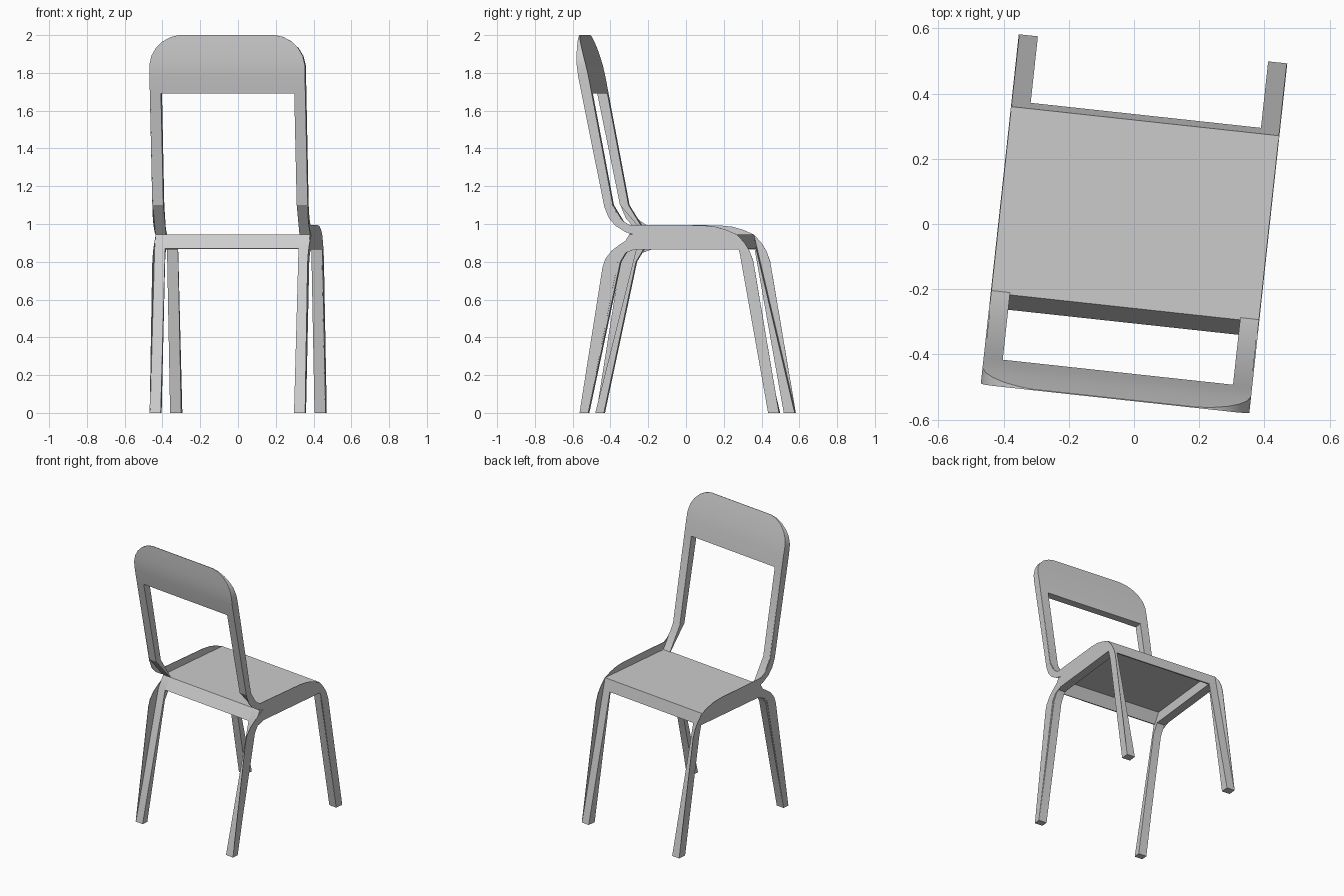
import bpy
import bmesh
import math
from mathutils import Matrix

if "Cube" in bpy.data.objects:
    bpy.data.objects.remove(bpy.data.objects["Cube"], do_unlink=True)

TURN = Matrix.Rotation(math.radians(-6.2), 4, "Z")
OUTER, PLATE, INNER = 0.414, 0.411, 0.355   # half widths across the side frames

grey = bpy.data.materials.new("plain grey")
grey.use_nodes = True
grey.diffuse_color = (0.6, 0.6, 0.6, 1)
grey.node_tree.nodes["Principled BSDF"].inputs["Base Color"].default_value = (0.6, 0.6, 0.6, 1)


def loft(name, rings):
    """Skin a list of equal rings of points and cap both ends."""
    bm = bmesh.new()
    loops = [[bm.verts.new(p) for p in ring] for ring in rings]
    for a, b in zip(loops, loops[1:]):
        for i in range(len(a)):
            j = (i + 1) % len(a)
            bm.faces.new((a[i], a[j], b[j], b[i]))
    bm.faces.new(loops[0])
    bm.faces.new(loops[-1])
    bmesh.ops.recalc_face_normals(bm, faces=bm.faces)
    bm.transform(TURN)
    mesh = bpy.data.meshes.new(name)
    bm.to_mesh(mesh)
    bm.free()
    mesh.materials.append(grey)
    obj = bpy.data.objects.new(name, mesh)
    bpy.context.collection.objects.link(obj)
    bpy.ops.object.select_all(action="DESELECT")
    obj.select_set(True)
    bpy.context.view_layer.objects.active = obj
    bpy.ops.object.shade_smooth_by_angle(angle=math.radians(25))
    return obj


def extrude(name, profile, x0, x1):
    """Extrude a side profile of (y, z) points across the width."""
    return loft(name, [[(x, y, z) for y, z in profile] for x in (x0, x1)])


# Straight-edged core of each side: post, rail and two legs
core_post = [(-0.257, 0.945), (-0.39, 1.1), (-0.511, 1.69), (-0.457, 1.69), (-0.345, 1.1), (-0.25, 0.945)]
core_front_leg = [(0.317, 0.945), (0.54, 0), (0.482, 0), (0.327, 0.866)]
core_back_leg = [(-0.265, 0.866), (-0.305, 0.8), (-0.476, 0), (-0.522, 0), (-0.303, 0.87)]
core = core_post + core_front_leg + core_back_leg

# Thin curved cheek on the outside, rising above the seat
cheek_post = [(-0.226, 0.942), (-0.275, 0.956), (-0.33, 0.99), (-0.365, 1.03), (-0.39, 1.09), (-0.511, 1.69),
              (-0.457, 1.69), (-0.347, 1.1), (-0.32, 1.05), (-0.29, 1.016)]
cheek_rail = [(-0.257, 0.996), (0.13, 0.993), (0.2, 0.986), (0.26, 0.969), (0.317, 0.944)]
cheek_front_leg = [(0.357, 0.9), (0.385, 0.855), (0.404, 0.8), (0.54, 0),
                   (0.482, 0), (0.343, 0.8), (0.325, 0.866)]
cheek_back_leg = [(-0.225, 0.866), (-0.285, 0.845), (-0.317, 0.805), (-0.476, 0),
                  (-0.522, 0), (-0.4, 0.77), (-0.385, 0.815), (-0.35, 0.86), (-0.305, 0.893)]
cheek = cheek_post + cheek_rail + cheek_front_leg + cheek_back_leg

for side, label in ((1, "left"), (-1, "right")):
    extrude(label + "_side_frame", core, side * INNER, side * PLATE)
    extrude(label + "_side_cheek", cheek, side * PLATE, side * OUTER)

# Flat seat with sloping aprons at front and rear, hollow underneath
seat = [(-0.257, 0.945), (0.317, 0.945), (0.335, 0.867), (0.325, 0.867), (0.308, 0.935),
        (-0.248, 0.935), (-0.292, 0.867), (-0.303, 0.87)]
extrude("seat", seat, -INNER, INNER)

# Backrest: rows of (height, half width, rear, front), thinning to the top
rows = [(1.69, OUTER, -0.511, -0.457), (1.78, OUTER, -0.529, -0.474),
        (1.84, OUTER, -0.537, -0.488), (1.89, 0.403, -0.539, -0.502),
        (1.93, 0.38, -0.54, -0.514), (1.965, 0.345, -0.54, -0.525),
        (1.99, 0.3, -0.54, -0.533), (2.0, 0.255, -0.54, -0.537)]
loft("backrest", [[(-w, r, z), (w, r, z), (w, f, z), (-w, f, z)] for z, w, r, f in rows])
